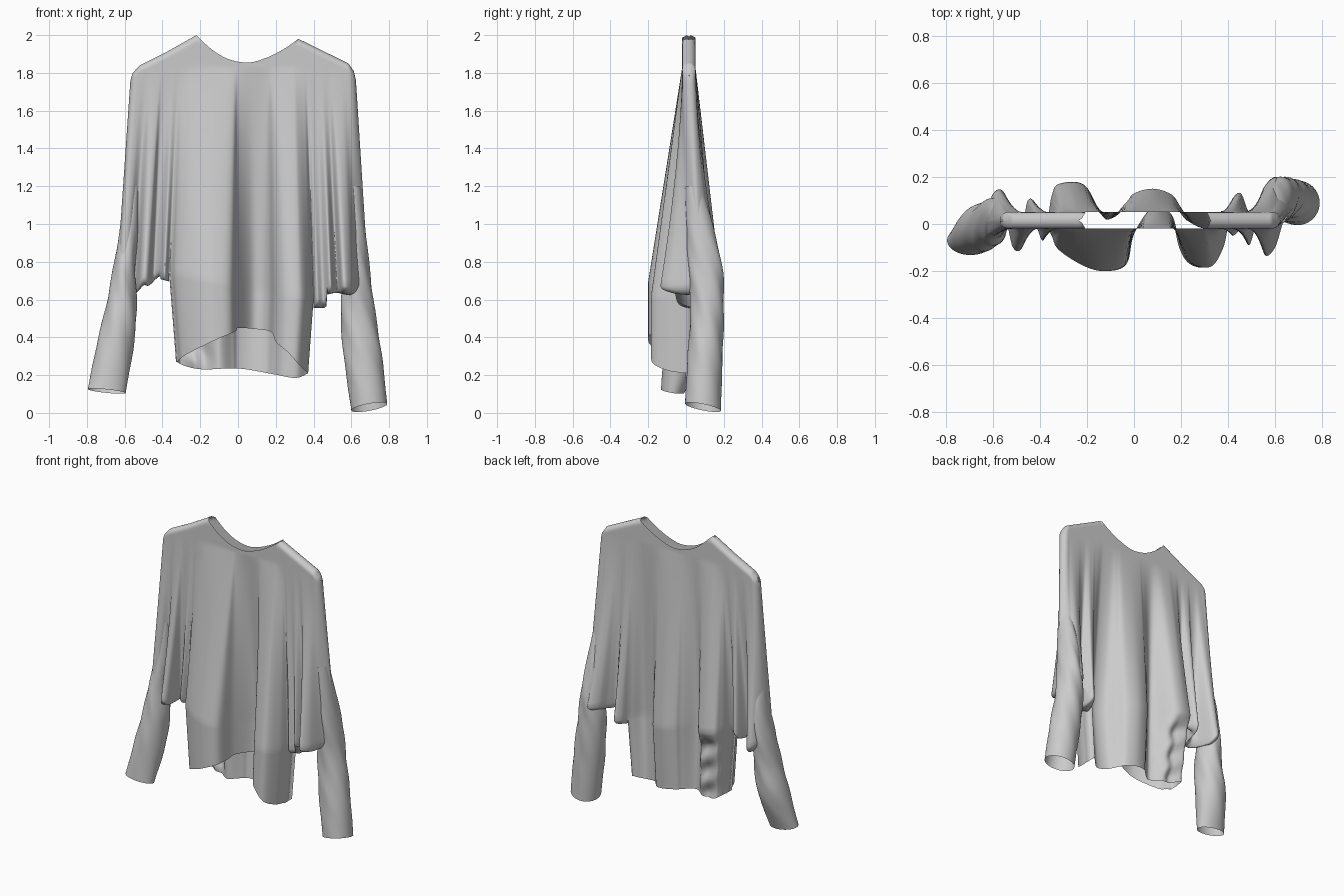
import bpy, bmesh, math

if "Cube" in bpy.data.objects:
    bpy.data.objects.remove(bpy.data.objects["Cube"])

# Plan section at the underarm level: (x, front y, back y), left to right
LEFT_WING = [(-.64, .01, .01), (-.627, -.05, .07), (-.59, -.05, .14), (-.55, .03, .13),
             (-.515, -.10, .01), (-.475, -.10, .0), (-.452, .02, .10), (-.42, .0, .09),
             (-.39, -.07, .0)]
TORSO = [(-.365, -.03, .04), (-.35, -.05, .12), (-.32, -.11, .17), (-.21, -.18, .165),
         (-.12, -.20, .02), (-.035, -.17, .09), (0, -.04, .13), (.08, .07, .15),
         (.16, .04, .125), (.20, -.10, .07), (.25, -.17, .0), (.33, -.18, -.02),
         (.38, -.10, .03), (.40, -.02, .06)]
RIGHT_WING = [(.42, -.05, .11), (.455, -.03, .13), (.49, -.09, .05), (.525, .0, .09),
              (.555, -.13, .16), (.60, -.10, .20), (.64, .02, .17), (.69, .08, .08)]
STATIONS = LEFT_WING + TORSO + RIGHT_WING
SUB = 8
I0 = len(LEFT_WING) * SUB
I1 = (len(LEFT_WING) + len(TORSO) - 1) * SUB


def catmull(rows, sub):
    out = []
    n = len(rows)
    for i in range(n - 1):
        a, b, c, d = rows[max(i - 1, 0)], rows[i], rows[i + 1], rows[min(i + 2, n - 1)]
        for k in range(sub):
            t = k / sub
            out.append(tuple(.5 * (2 * q + (r - p) * t + (2 * p - 5 * q + 4 * r - s) * t * t
                                   + (3 * q - p - 3 * r + s) * t ** 3)
                             for p, q, r, s in zip(a, b, c, d)))
    return out + [tuple(rows[-1])]


# Height outlines along x
TOP = ([(-.565, 1.76), (-.555, 1.80), (-.52, 1.84), (-.38, 1.91)]
       + catmull([(-.22, 2.0), (-.14, 1.925), (-.05, 1.873), (.055, 1.855), (.15, 1.88),
                  (.24, 1.925), (.32, 1.98)], 6)
       + [(.585, 1.85), (.612, 1.81), (.62, 1.76)])
SPLIT = catmull([(-.64, .74), (-.55, .68), (-.5, .72), (-.47, .72), (-.41, .77), (-.36, .74),
                 (.40, .60), (.45, .66), (.52, .68), (.6, .67), (.69, .72)], 5)
HEM_FRONT = catmull([(-.36, .27), (-.30, .31), (-.12, .39), (-.02, .43), (.0, .45), (.08, .445),
                     (.18, .43), (.21, .375), (.28, .32), (.35, .25), (.40, .21)], 5)
HEM_BACK = catmull([(-.36, .27), (-.3, .245), (-.2, .23), (.0, .235), (.2, .205),
                    (.33, .185), (.40, .21)], 5)


def lin(pts, x):
    if x <= pts[0][0]:
        return pts[0][1]
    for (a, p), (b, q) in zip(pts, pts[1:]):
        if x <= b:
            return p + (q - p) * (x - a) / max(b - a, 1e-6)
    return pts[-1][1]


def clamp(v):
    return max(0.0, min(1.0, v))


def bulge(d, r=.035):
    return math.sqrt(max(0, 1 - (1 - clamp(d / r)) ** 2))


def finish(bm, name):
    bmesh.ops.remove_doubles(bm, verts=bm.verts, dist=.0004)
    bmesh.ops.recalc_face_normals(bm, faces=bm.faces)
    me = bpy.data.meshes.new(name)
    bm.to_mesh(me)
    bm.free()
    ob = bpy.data.objects.new(name, me)
    bpy.context.collection.objects.link(ob)
    for p in me.polygons:
        p.use_smooth = True
    return ob


def skin(bm, cols):
    for a, b in zip(cols, cols[1:]):
        for j in range(min(len(a), len(b)) - 1):
            bm.faces.new((a[j], b[j], b[j + 1], a[j + 1]))


# Shirt body: front and back cloth, sharing columns from shoulder to underarm
bm = bmesh.new()
cols = catmull(STATIONS, SUB)
ROWS, LOW, CAP = 56, 20, 5
upper = {0: [], 1: []}
lower = {0: [], 1: []}
wings = {0: [[], []], 1: [[], []]}
for i, (x1, yf, yb) in enumerate(cols):
    x0 = -.565 + (x1 + .64) / 1.33 * 1.185
    top, split = lin(TOP, x0), lin(SPLIT, x1)
    neck = clamp(min(x0 + .225, .325 - x0) / .015)
    side = bulge(min(x0 + .565, .62 - x0))
    # Narrow underarm folds start lower than the broad torso folds
    late = clamp(max(-.28 - x1, x1 - .33) / .1) * clamp(min(x1 + .64, .69 - x1) / .05)
    for s, y1 in enumerate((yf, yb)):
        col = []
        for r in range(ROWS + 1):
            z = top - (top - split) * (r / ROWS) ** 1.6
            f = clamp((1.83 - z) / (1.83 - split))
            fy = f ** (1 + .6 * late)
            close = max(neck, bulge(top - z))
            y0 = .015 + (-.035, .035)[s] * side * close
            col.append(bm.verts.new((x0 + (x1 - x0) * f, y0 + (y1 - y0) * fy, z)))
        upper[s].append(col)
        # Lower torso down to the open hem
        if I0 <= i <= I1:
            hem = lin((HEM_FRONT, HEM_BACK)[s], x1)
            low = [col[-1]]
            for r in range(1, LOW + 1):
                z = split + (hem - split) * r / LOW
                g = clamp((split - z) / .45)
                y = y1
                if s:
                    y = y1 + (.04 - y1) * .3 * g
                    patch = clamp(1 - abs(x1 + .25) / .12) * clamp((split - z) / .1)
                    y += patch * (-.06 + .015 * math.sin(38 * z + 22 * x1))
                low.append(bm.verts.new((.03 + (x1 - .03) * (1 - .09 * g), y, z)))
            lower[s].append(low)
        # Rounded underside of the loose underarm folds
        for w, inside in enumerate((i <= I0, i >= I1)):
            if inside:
                mid = (yf + yb) / 2
                cap = [col[-1]]
                for r in range(1, CAP + 1):
                    a = r / CAP * math.pi / 2
                    cap.append(bm.verts.new((x1, mid + (y1 - mid) * math.cos(a),
                                             split - .045 * math.sin(a))))
                wings[w][s].append(cap)
for s in (0, 1):
    skin(bm, upper[s])
    skin(bm, lower[s])
    skin(bm, wings[0][s])
    skin(bm, wings[1][s])
skin(bm, [lower[0][0], lower[1][0]])
skin(bm, [lower[0][-1], lower[1][-1]])
finish(bm, "shirt_body")


# Sleeves: open tubes of (z, centre x, centre y, radius x, radius y)
def sleeve(name, rings, tilt, phase):
    bm = bmesh.new()
    n = 40
    dense = catmull(rings, 9)
    loops = []
    for k, (z, cx, cy, rx, ry) in enumerate(dense):
        t = k / (len(dense) - 1)
        fold = .06 * math.sin(math.pi * t)
        loop = []
        for j in range(n):
            a = 2 * math.pi * j / n
            w = 1 + fold * math.sin(3 * a + 9 * z + phase) * math.cos(14 * z + 2 * a)
            dx, dy = rx * w * math.cos(a), ry * w * math.sin(a)
            loop.append(bm.verts.new((cx + dx, cy + dy, z + t ** 3 * (tilt[0] * dx + tilt[1] * dy))))
        loops.append(loop + loop[:1])
    skin(bm, loops)
    finish(bm, name)


sleeve("left_sleeve", [(1.2, -.56, .01, .035, .03), (.95, -.58, .03, .05, .07),
                       (.75, -.605, .02, .06, .09), (.55, -.618, .0, .083, .095),
                       (.35, -.65, -.02, .098, .097), (.115, -.695, -.07, .1, .062)], (-.1, -.15), 0)
sleeve("right_sleeve", [(1.2, .605, .04, .045, .045), (.95, .62, .08, .058, .075),
                        (.75, .633, .105, .068, .09), (.55, .635, .11, .09, .088),
                        (.3, .66, .1, .1, .092), (.03, .695, .09, .095, .095)], (.18, -.2), 2)
